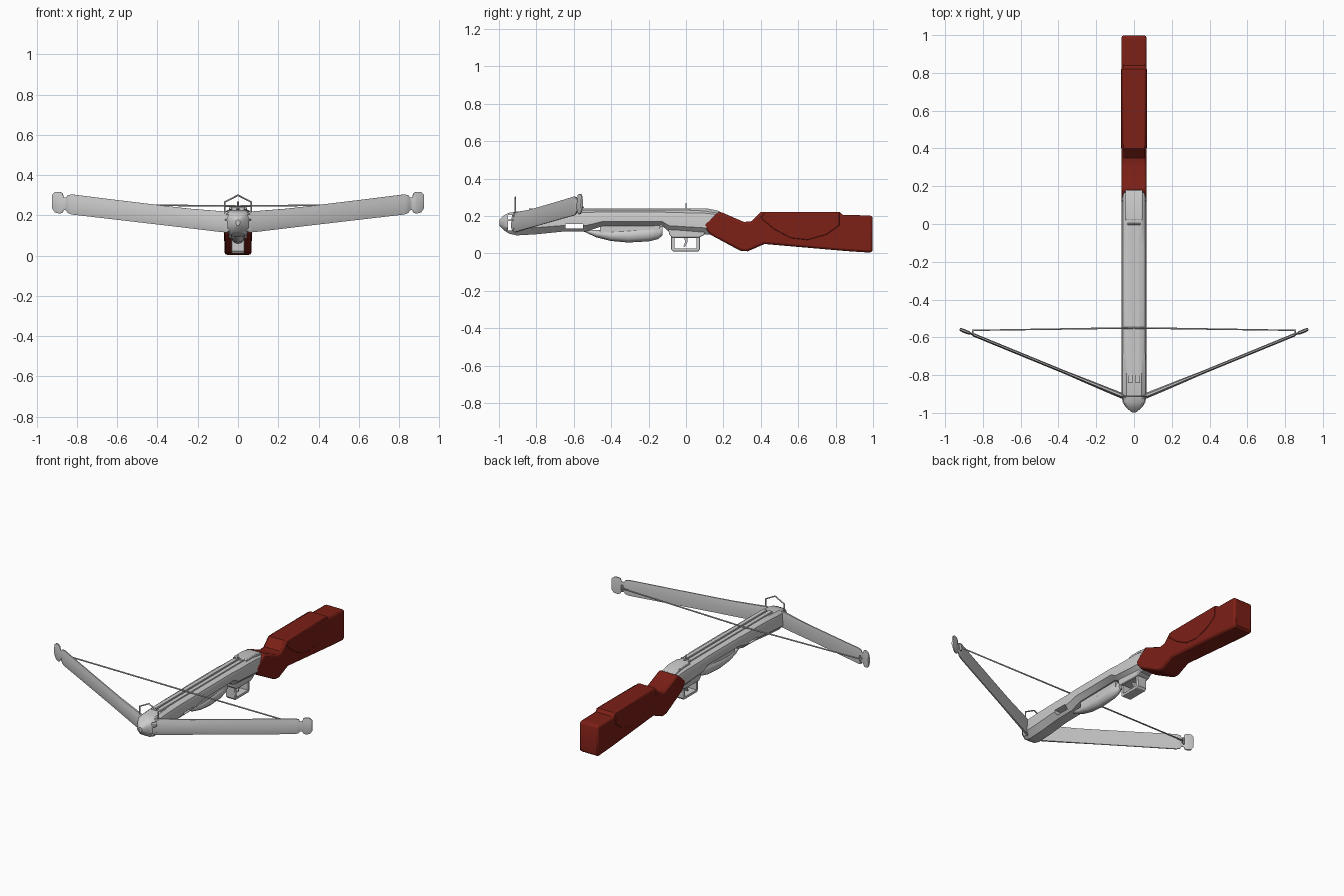
import bpy, bmesh, math

if "Cube" in bpy.data.objects:
    bpy.data.objects.remove(bpy.data.objects["Cube"])

red = bpy.data.materials.new("red_wood")
red.diffuse_color = (0.2, 0.014, 0.008, 1)
red.use_nodes = True
red.node_tree.nodes["Principled BSDF"].inputs["Base Color"].default_value = red.diffuse_color


def make(name, rings, mat=None, smooth=35, bevel=0, mirror=False):
    """Skin a list of equal-sized point rings into a capped solid."""
    bm = bmesh.new()
    vs = [[bm.verts.new(p) for p in r] for r in rings]
    n = len(rings[0])
    for a, b in zip(vs, vs[1:]):
        for i in range(n):
            bm.faces.new((a[i], a[(i + 1) % n], b[(i + 1) % n], b[i]))
    bm.faces.new(vs[0])
    bm.faces.new(vs[-1])
    bmesh.ops.recalc_face_normals(bm, faces=bm.faces)
    me = bpy.data.meshes.new(name)
    bm.to_mesh(me)
    bm.free()
    ob = bpy.data.objects.new(name, me)
    bpy.context.collection.objects.link(ob)
    if mat:
        me.materials.append(mat)
    if smooth:
        bpy.ops.object.select_all(action='DESELECT')
        ob.select_set(True)
        bpy.context.view_layer.objects.active = ob
        bpy.ops.object.shade_smooth_by_angle(angle=math.radians(smooth))
    if bevel:
        m = ob.modifiers.new("bevel", 'BEVEL')
        m.width, m.segments, m.limit_method = bevel, 2, 'ANGLE'
        m.angle_limit = math.radians(50)
    if mirror:
        m = ob.modifiers.new("mirror", 'MIRROR')
        m.use_mirror_merge = False
    return ob


def prism(name, yz, hw, **kw):
    """Side profile in (y, z) extruded across x."""
    return make(name, [[(x, y, z) for y, z in yz] for x in (-hw, hw)], **kw)


def box(name, x0, x1, y0, y1, z0, z1, **kw):
    return make(name, [[(x, y0, z0), (x, y1, z0), (x, y1, z1), (x, y0, z1)]
                       for x in (x0, x1)], smooth=0, **kw)


def wire(name, pts, r, cyclic=False):
    cu = bpy.data.curves.new(name, 'CURVE')
    cu.dimensions, cu.bevel_depth, cu.bevel_resolution = '3D', r, 1
    sp = cu.splines.new('POLY')
    sp.points.add(len(pts) - 1)
    for p, c in zip(sp.points, pts):
        p.co = (*c, 1)
    sp.use_cyclic_u = cyclic
    cu.use_fill_caps = True
    ob = bpy.data.objects.new(name, cu)
    bpy.context.collection.objects.link(ob)
    return ob


def cut(target, cutter):
    cutter.hide_render = True
    cutter.hide_viewport = True
    m = target.modifiers.new("cut", 'BOOLEAN')
    m.operation, m.object, m.solver = 'DIFFERENCE', cutter, 'EXACT'


# Body: chamfered sections (y, half width, bottom z, top z)
stations = [(-.998, .010, .150, .178), (-.972, .042, .122, .205),
            (-.945, .060, .105, .217), (-.905, .067, .096, .224),
            (-.80, .067, .102, .230), (-.66, .066, .116, .232),
            (-.53, .066, .118, .232), (-.45, .066, .145, .232),
            (-.13, .066, .148, .232), (-.09, .066, .115, .232),
            (.09, .066, .100, .232), (.18, .062, .100, .220)]
rings = []
for y, w, b, t in stations:
    h = t - b
    half = [(.5 * w, b), (w, b + .28 * h), (w, t - .33 * h), (.9 * w, t - .12 * h), (.6 * w, t)]
    rings.append([(x, y, z) for x, z in half] + [(-x, y, z) for x, z in reversed(half)])
body = make("body", rings)
cut(body, box("slot_cutter", -.2, .2, -.645, -.55, .132, .158))
cut(body, box("nose_upper_cutter", -.2, .2, -.953, -.922, .182, .204))
cut(body, box("nose_lower_cutter", -.2, .2, -.953, -.922, .122, .174))

# Bolt rails either side of the centre groove, and the rear cover
box("bolt_rail", .005, .032, -.84, .03, .22, .240, bevel=.004, mirror=True)
prism("rear_cover", [(.02, .22), (.02, .241), (.11, .241), (.18, .226), (.18, .2)], .045, bevel=.004)

# Foregrip under the body: rounded leaf shape
grip = [(-.545, .012, .116, .128), (-.48, .024, .086, .125), (-.40, .032, .066, .125),
        (-.31, .034, .058, .132), (-.20, .032, .064, .142), (-.15, .026, .076, .148),
        (-.125, .012, .096, .145)]
make("foregrip", [[(w * math.cos(a), y, (b + t) / 2 + (t - b) / 2 * math.sin(a))
                   for a in (math.tau * i / 12 for i in range(12))]
                  for y, w, b, t in grip], smooth=50)
box("foregrip_bridge", -.025, .025, -.46, -.14, .11, .16)

# Trigger housing, guard and trigger
prism("trigger_housing", [(-.10, .16), (-.09, .10), (-.075, .085), (.07, .085), (.10, .10), (.10, .16)],
      .045, bevel=.006)
guard = prism("trigger_guard", [(-.08, .10), (-.08, .022), (-.07, .010), (.065, .010), (.075, .022), (.075, .10)],
              .032, bevel=.003)
cut(guard, box("guard_cutter", -.1, .1, -.062, .057, .026, .083))
prism("trigger", [(-.012, .09), (-.004, .062), (-.014, .036), (-.006, .034), (.008, .062), (.008, .09)], .008)

# Stock: grip neck and butt from one profile, with raised cheek panels and butt cap
prism("stock", [(.09, .155), (.18, .224), (.31, .168), (.35, .172), (.40, .222), (.82, .222),
                (.84, .205), (.99, .203), (.998, .19), (.998, .015), (.985, .004), (.86, .012), (.42, .05),
                (.33, .011), (.29, .014), (.13, .10)], .067, mat=red, bevel=.012)
prism("cheek_panel", [(.40, .19), (.42, .217), (.82, .217), (.82, .15), (.75, .10), (.65, .072),
                      (.56, .082), (.47, .13)], .070, mat=red, bevel=.003)

# Bow limbs with tips: (x, bottom z, top z, half thickness)
limb = [(.03, .112, .216, .016), (.10, .119, .222, .016), (.25, .137, .234, .013),
        (.36, .150, .247, .010), (.60, .178, .276, .010), (.825, .204, .304, .010),
        (.846, .212, .300, .010), (.853, .225, .288, .006), (.866, .226, .290, .006),
        (.872, .214, .310, .010), (.885, .209, .317, .011), (.908, .214, .316, .011),
        (.922, .234, .303, .008)]
rings = []
for x, b, t, th in limb:
    y, h = -.934 + .41 * x, t - b
    prof = [(.35, b), (1, b + .3 * h), (.7, b + .75 * h), (.35, t),
            (-.35, t), (-.8, b + .6 * h), (-.35, b)]
    rings.append([(x + .38 * th * k, y - .925 * th * k, z) for k, z in prof])
make("bow_limb", rings, smooth=40, mirror=True)

# String with end hooks
wire("bow_string", [(-.856, -.585, .256), (-.853, -.563, .255), (0, -.550, .246),
                    (.853, -.563, .255), (.856, -.585, .256)], .0045)
for s in (-1, 1):
    wire("string_loop", [(s * .853, -.563, .235), (s * .853, -.563, .275)], .006)

# Front sight hoop and rear sight pin
wire("front_sight", [(-.066, -.912, .205), (-.066, -.912, .266), (0, -.912, .300),
                     (.066, -.912, .266), (.066, -.912, .205)], .0045)
wire("rear_sight_pin", [(0, 0, .225), (0, 0, .268)], .004)
wire("rear_sight_bar", [(-.035, 0, .240), (.035, 0, .240)], .004)
